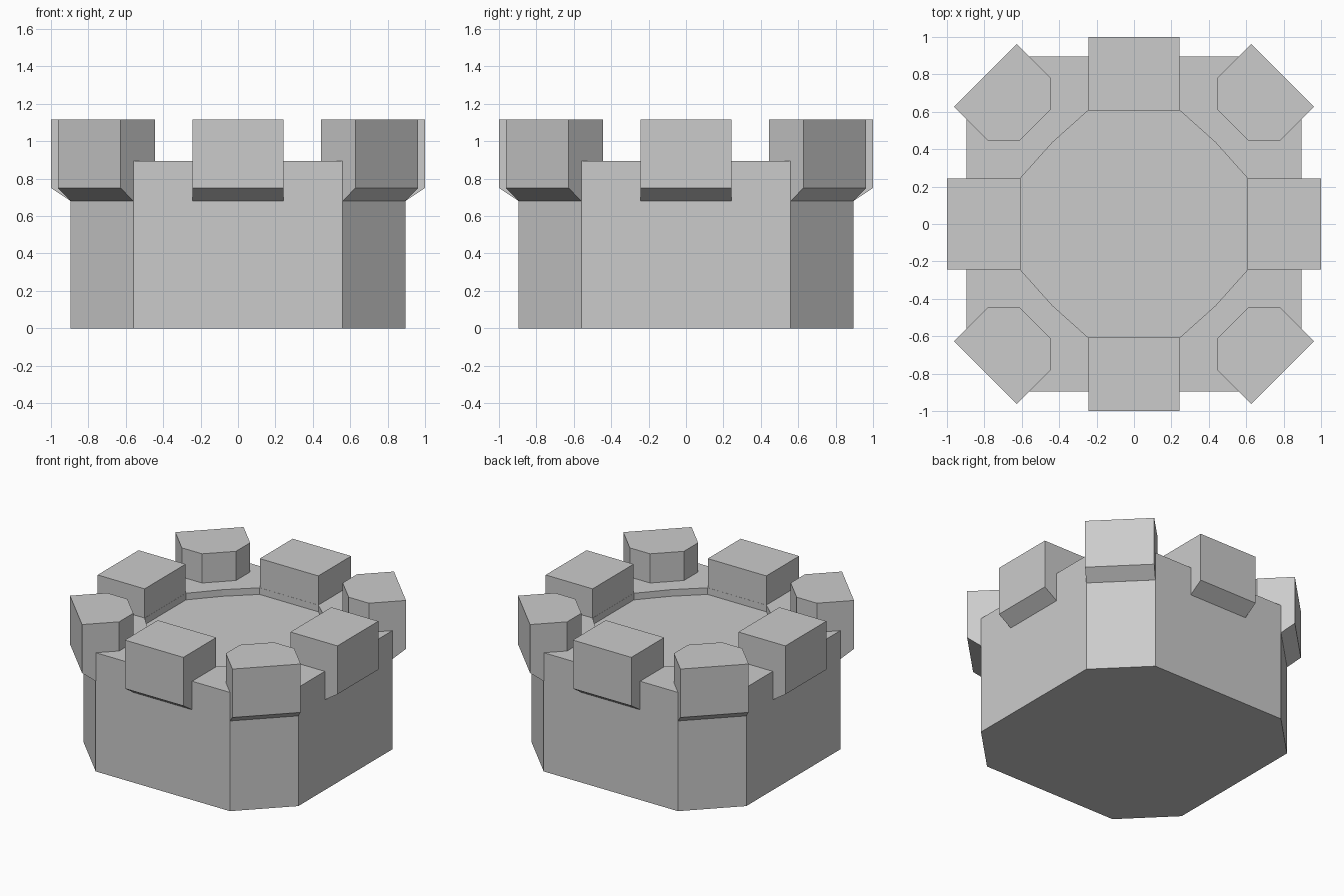
import bpy, bmesh, math

if "Cube" in bpy.data.objects:
    bpy.data.objects.remove(bpy.data.objects["Cube"])

stone = bpy.data.materials.new("stone grey")
stone.diffuse_color = (0.6, 0.6, 0.6, 1)
stone.use_nodes = True
stone.node_tree.nodes["Principled BSDF"].inputs["Base Color"].default_value = stone.diffuse_color


def finish(bm, name):
    bmesh.ops.recalc_face_normals(bm, faces=bm.faces)
    mesh = bpy.data.meshes.new(name)
    bm.to_mesh(mesh)
    bm.free()
    mesh.materials.append(stone)
    obj = bpy.data.objects.new(name, mesh)
    bpy.context.collection.objects.link(obj)
    return obj


def four_fold(points):
    """Repeat a quarter outline around the z axis."""
    out = []
    for k in range(4):
        for x, y in points:
            for _ in range(k):
                x, y = -y, x
            out.append((x, y))
    return out


def prism(name, outline, z0, z1):
    bm = bmesh.new()
    base = bm.faces.new([bm.verts.new((x, y, z0)) for x, y in outline])
    top = bmesh.ops.extrude_face_region(bm, geom=[base], use_keep_orig=True)["geom"]
    bmesh.ops.translate(bm, vec=(0, 0, z1 - z0),
                        verts=[v for v in top if isinstance(v, bmesh.types.BMVert)])
    return finish(bm, name)


def merlon(name, angle, outer, wall, half, inner):
    """Block with a sloped overhang; inner = half outline (radius, offset)."""
    c, s = math.cos(angle), math.sin(angle)
    side = [(outer, half, 0.75), (wall, half, 0.68)] + [(r, t, 0.68) for r, t in inner]
    ring = side + [(r, -t, z) for r, t, z in reversed(side)]
    bm = bmesh.new()
    low = [bm.verts.new((r * c - t * s, r * s + t * c, z)) for r, t, z in ring]
    high = [bm.verts.new((r * c - t * s, r * s + t * c, 1.115)) for r, t, z in ring]
    n = len(ring)
    for i in range(n):
        j = (i + 1) % n
        bm.faces.new((low[i], low[j], high[j], high[i]))
    bm.faces.new(high)
    bm.faces.new((low[0], low[1], low[-2], low[-1]))  # sloped overhang
    bm.faces.new(low[1:-1])                           # buried underside
    return finish(bm, name)


# Octagonal tower body with a shallow recess in its roof
body = prism("tower_body", four_fold([(0.895, 0.56), (0.56, 0.895)]), 0, 0.895)
cutter = prism("recess_cutter",
               four_fold([(0.607, 0.245), (0.436, 0.436), (0.245, 0.607)]), 0.845, 1.2)
cutter.hide_render = True
cutter.hide_viewport = True
cut = body.modifiers.new("roof_recess", "BOOLEAN")
cut.operation = "DIFFERENCE"
cut.solver = "EXACT"
cut.object = cutter

# Merlons: square ones on the sides, chamfered ones on the corners
for k in range(4):
    a = k * math.pi / 2
    merlon(f"side_merlon_{k + 1}", a, 1.0, 0.895, 0.244, [(0.608, 0.244)])
    merlon(f"corner_merlon_{k + 1}", a + math.pi / 4, 1.124, 1.029, 0.237,
           [(0.866, 0.237), (0.747, 0.117)])
